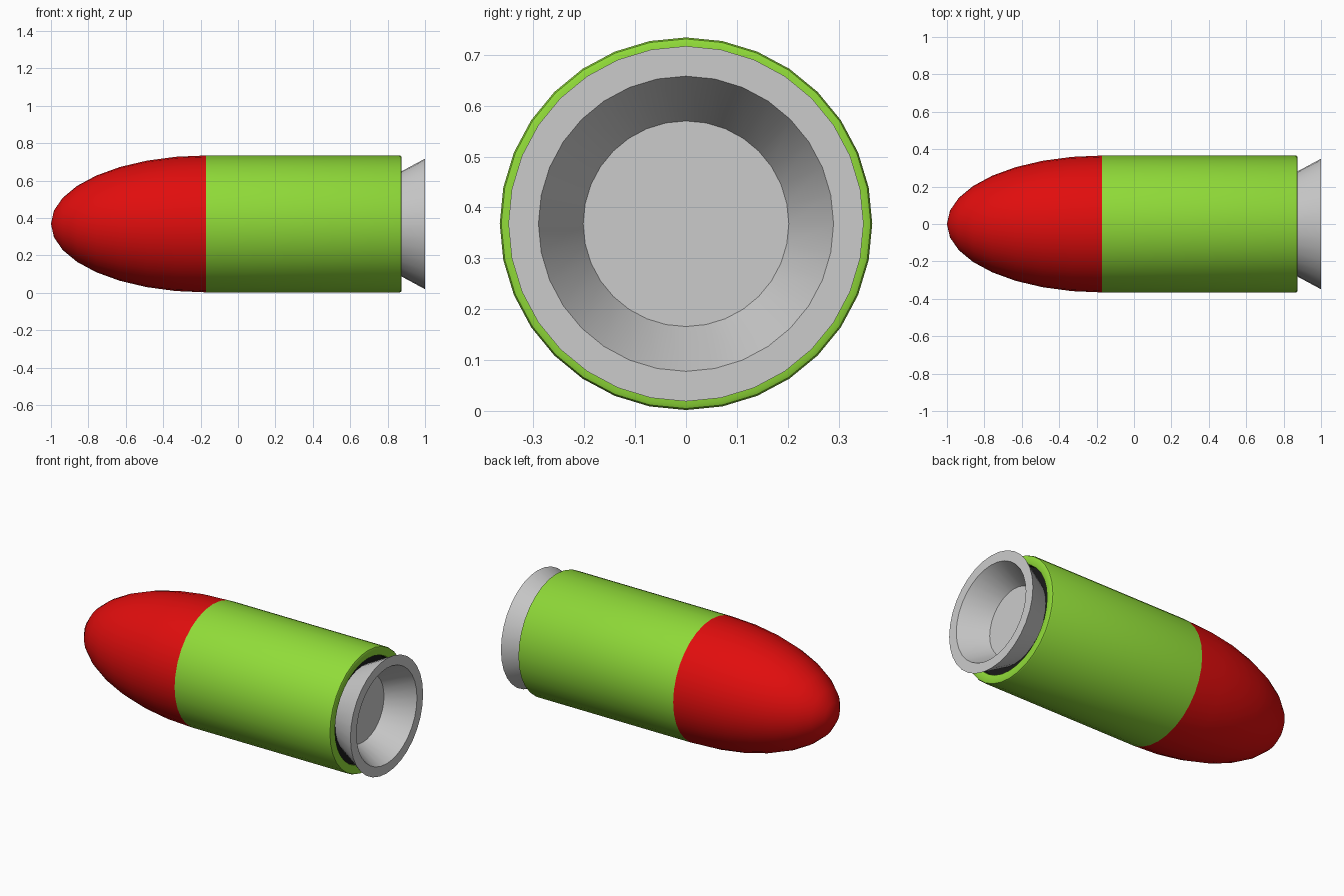
import bpy, bmesh
from math import sin, cos, pi, radians

if "Cube" in bpy.data.objects:
    bpy.data.objects.remove(bpy.data.objects["Cube"])

SIDES = 32
AXIS_Z = 0.368
R = 0.366
SEAM = -0.17
FLOOR = 0.835


def material(name, rgb):
    m = bpy.data.materials.new(name)
    m.diffuse_color = (*rgb, 1)
    m.use_nodes = True
    m.node_tree.nodes["Principled BSDF"].inputs["Base Color"].default_value = m.diffuse_color
    return m


def lathe(name, profile, mat=None):
    """Spin (x, radius) points around the x axis; radius 0 becomes a pole."""
    bm = bmesh.new()
    rings = []
    for x, r in profile:
        count = SIDES if r > 0 else 1
        rings.append([bm.verts.new((x, r * sin(2 * pi * i / SIDES),
                                    AXIS_Z + r * cos(2 * pi * i / SIDES)))
                      for i in range(count)])
    for a, b in zip(rings, rings[1:]):
        for i in range(SIDES):
            j = (i + 1) % SIDES
            if len(a) == 1:
                bm.faces.new((a[0], b[j], b[i]))
            elif len(b) == 1:
                bm.faces.new((a[i], a[j], b[0]))
            else:
                bm.faces.new((a[i], a[j], b[j], b[i]))
    mesh = bpy.data.meshes.new(name)
    bm.to_mesh(mesh)
    bm.free()
    ob = bpy.data.objects.new(name, mesh)
    bpy.context.collection.objects.link(ob)
    if mat:
        mesh.materials.append(mat)
    bpy.ops.object.select_all(action='DESELECT')
    bpy.context.view_layer.objects.active = ob
    ob.select_set(True)
    bpy.ops.object.shade_smooth_by_angle(angle=radians(32))
    return ob


red = material("red", (0.75, 0.004, 0.004))
green = material("green", (0.28, 0.71, 0.04))
black = material("black", (0.01, 0.01, 0.01))

# Half-ellipsoid nose
nose = [(SEAM - 0.83 * cos(k * pi / 16), R * sin(k * pi / 16)) for k in range(9)]
lathe("nose", nose, red)

# Casing with a softened rear rim
lathe("casing", [(SEAM, R), (0.865, R), (0.872, R - 0.003), (0.875, R - 0.010),
                 (0.875, 0.322), (0.872, 0.315), (0.865, 0.312)], green)

# Dark recess behind the nozzle
lathe("recess", [(0.865, 0.312), (FLOOR, 0.312), (FLOOR, 0)], black)

# Flared hollow nozzle
lathe("nozzle", [(FLOOR, 0.26), (1.0, 0.349), (1.0, 0.290), (0.84, 0.202), (0.84, 0)])
